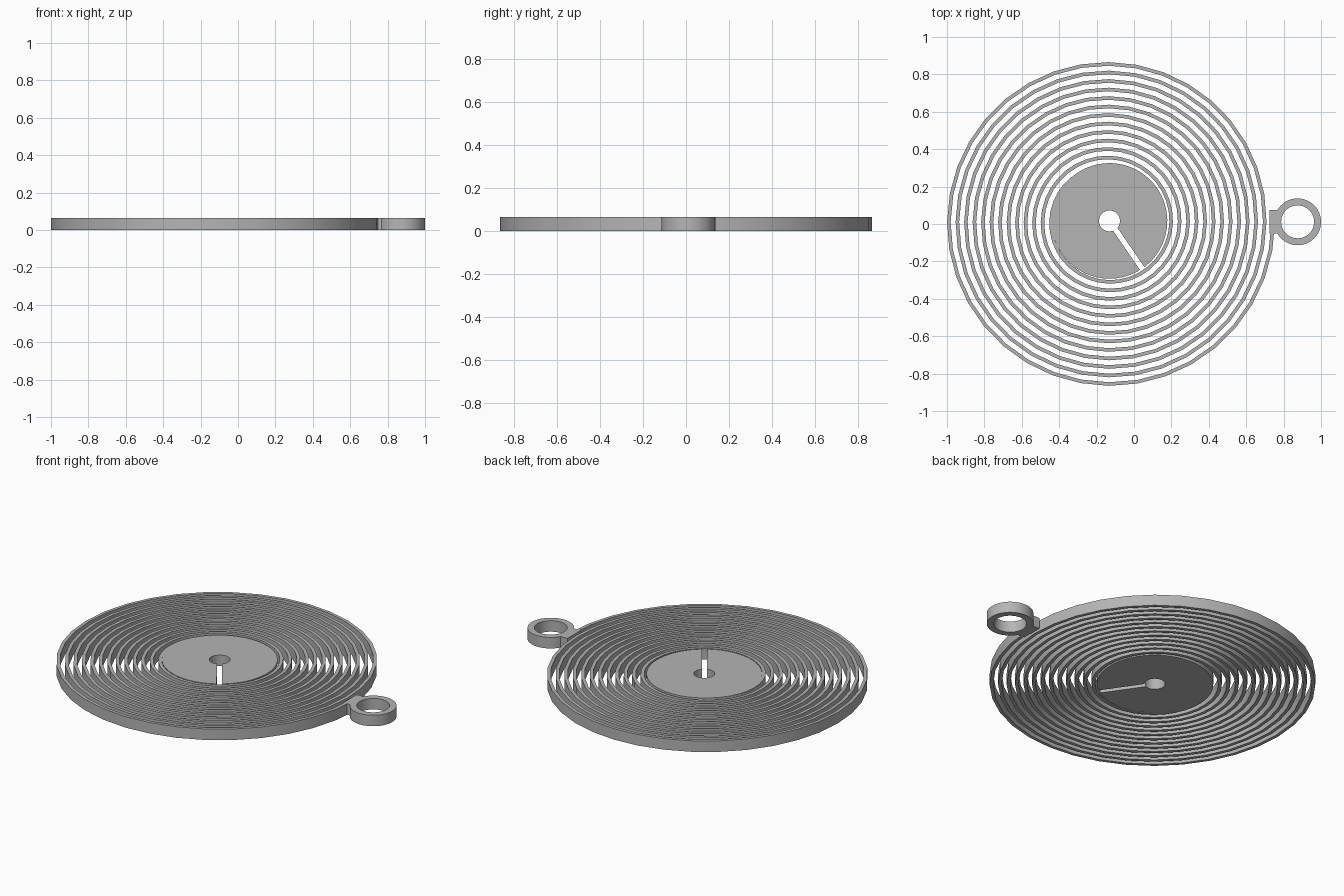
import bpy
import bmesh
from math import sin, cos, asin, pi, radians

cube = bpy.data.objects.get("Cube")
if cube:
    bpy.data.objects.remove(cube, do_unlink=True)

HEIGHT = 0.065
CX, CY = -0.134, 0.0115          # spiral centre
PITCH, THICK = 0.0455, 0.019     # radial growth per turn, strip width
TURNS, STEPS = 13, 36            # turns counted from +x, segments per turn
END_RADIUS = 0.888
HUB_RADIUS = 0.309

steel = bpy.data.materials.new("grey metal")
steel.use_nodes = True
steel.diffuse_color = (0.46, 0.46, 0.46, 1)
steel.node_tree.nodes["Principled BSDF"].inputs["Base Color"].default_value = steel.diffuse_color


def polar(cx, cy, r, a):
    return (cx + r * cos(a), cy + r * sin(a))


def band(name, inner, outer, closed=False):
    """Solid flat band of full height between two matching outlines."""
    bm = bmesh.new()
    rows = []
    for p, q in zip(inner, outer):
        rows.append([bm.verts.new((x, y, z)) for (x, y), z in
                     ((p, 0), (q, 0), (q, HEIGHT), (p, HEIGHT))])
    pairs = list(zip(rows, rows[1:]))
    if closed:
        pairs.append((rows[-1], rows[0]))
    else:
        bm.faces.new(rows[0])
        bm.faces.new(rows[-1])
    for a, b in pairs:
        for k in range(4):
            n = (k + 1) % 4
            bm.faces.new((a[k], a[n], b[n], b[k]))
    bmesh.ops.recalc_face_normals(bm, faces=bm.faces[:])
    mesh = bpy.data.meshes.new(name)
    bm.to_mesh(mesh)
    bm.free()
    mesh.materials.append(steel)
    obj = bpy.data.objects.new(name, mesh)
    bpy.context.collection.objects.link(obj)
    bpy.ops.object.select_all(action='DESELECT')
    obj.select_set(True)
    bpy.context.view_layer.objects.active = obj
    bpy.ops.object.shade_smooth_by_angle(angle=radians(30))
    return obj


# Coiled strip, growing out of the hub rim
inner, outer = [], []
for i in range(13, TURNS * STEPS + 1):
    a = 2 * pi * i / STEPS
    r = END_RADIUS - PITCH * (TURNS - i / STEPS)
    outer.append(polar(CX, CY, r, a))
    inner.append(polar(CX, CY, max(r - THICK, HUB_RADIUS - 0.004), a))
band("spiral_strip", inner, outer)


# Hub disc with a centre hole and a parallel-sided slot
def slotted_arc(r, slot_angle, half_width, n=72):
    gap = asin(half_width / r)
    start, sweep = slot_angle + gap, 2 * pi - 2 * gap
    return [polar(CX + 0.003, CY + 0.005, r, start + sweep * i / n) for i in range(n + 1)]


slot = radians(-55.5)
band("hub", slotted_arc(0.056, slot, 0.014), slotted_arc(HUB_RADIUS, slot, 0.014))

# Hanging ring
RX, RY, RR = 0.875, 0.0115, 0.125
angles = [2 * pi * i / 48 for i in range(48)]
band("end_ring", [polar(RX, RY, 0.088, a) for a in angles],
     [polar(RX, RY, RR, a) for a in angles], closed=True)

# Tab joining the strip to the ring, shaped to the ring's side
arc = [polar(RX, RY, RR, pi - radians(30) + radians(60) * i / 8) for i in range(9)]
band("ring_tab", [(0.724, y) for x, y in arc], arc)
